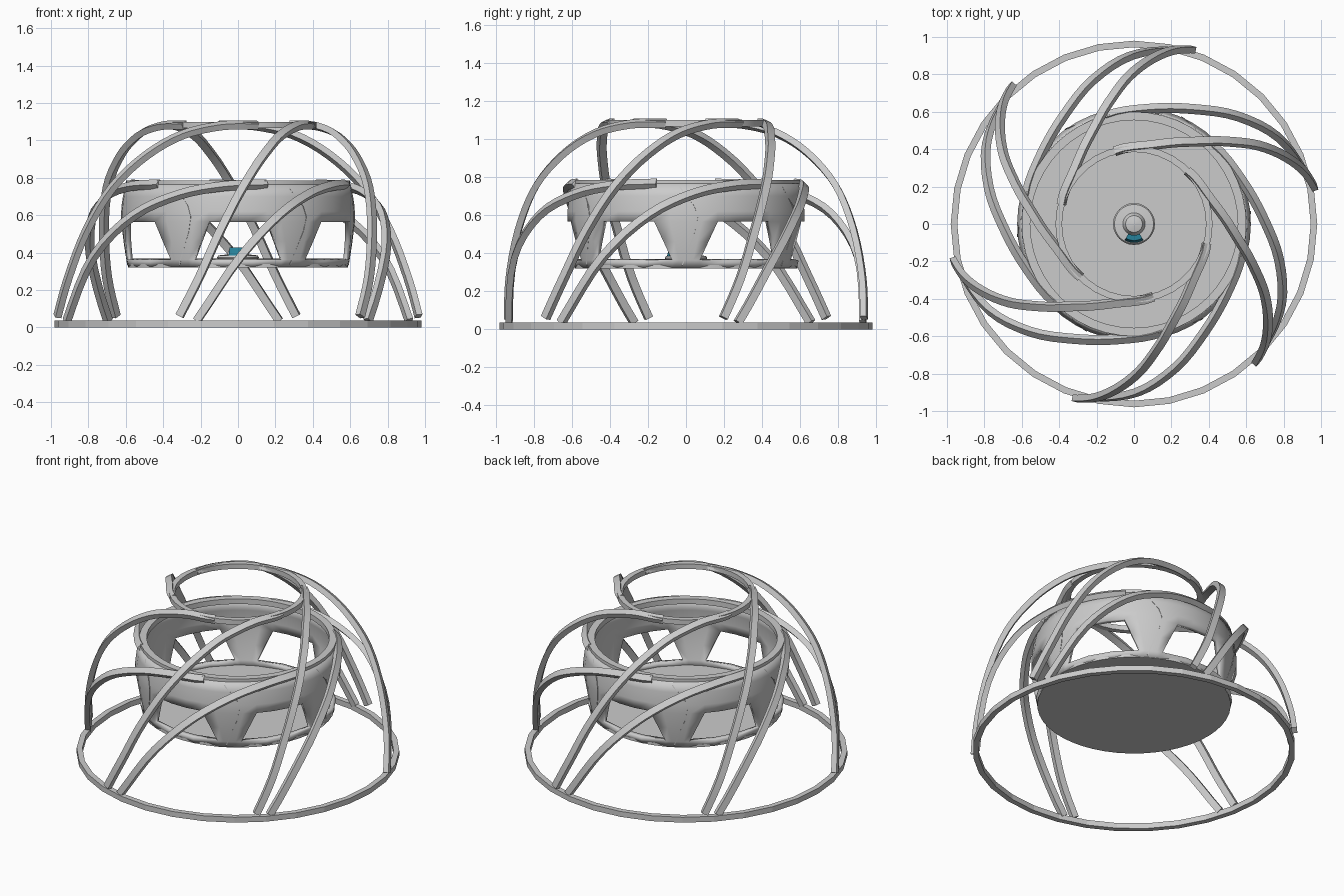
import bpy, bmesh
from math import sin, cos, radians, pi
from mathutils import Vector

if "Cube" in bpy.data.objects:
    bpy.data.objects.remove(bpy.data.objects["Cube"])


def finish(name, bm, smooth=None):
    bmesh.ops.recalc_face_normals(bm, faces=bm.faces)
    me = bpy.data.meshes.new(name)
    bm.to_mesh(me)
    bm.free()
    ob = bpy.data.objects.new(name, me)
    bpy.context.collection.objects.link(ob)
    if smooth:
        bpy.ops.object.select_all(action='DESELECT')
        ob.select_set(True)
        bpy.context.view_layer.objects.active = ob
        bpy.ops.object.shade_smooth_by_angle(angle=radians(smooth))
    return ob


def polar(r, deg, z):
    a = radians(deg)
    return Vector((r * cos(a), r * sin(a), z))


def lathe(name, profile, sides, closed=True, smooth=None, a0=0, sweep=360):
    """Spin an (r, z) profile round the z axis."""
    bm = bmesh.new()
    full = sweep == 360
    n = sides if full else sides + 1
    rows = [[bm.verts.new(polar(r, a0 + sweep * i / sides, z)) for r, z in profile] for i in range(n)]
    m = len(profile)
    for i in range(sides):
        a, b = rows[i], rows[(i + 1) % n]
        for j in range(m if closed else m - 1):
            k = (j + 1) % m
            bm.faces.new((a[j], b[j], b[k], a[k]))
    if not closed or not full:
        if full:
            bm.faces.new([r[0] for r in rows])
            bm.faces.new([r[-1] for r in rows])
        else:
            bm.faces.new(rows[0])
            bm.faces.new(rows[-1])
    return finish(name, bm, smooth)


def band(name, r0, r1, z0, z1, sides, smooth=None):
    return lathe(name, [(r0, z0), (r1, z0), (r1, z1), (r0, z1)], sides, smooth=smooth)


def catmull(keys, steps):
    """Smooth path through (r, angle, z) keys."""
    p = [Vector(k) for k in keys]
    p = [2 * p[0] - p[1]] + p + [2 * p[-1] - p[-2]]
    out = []
    for i in range(1, len(p) - 2):
        for s in range(steps):
            t = s / steps
            out.append(0.5 * (2 * p[i] + (p[i + 1] - p[i - 1]) * t
                              + (2 * p[i - 1] - 5 * p[i] + 4 * p[i + 1] - p[i + 2]) * t * t
                              + (3 * p[i] - p[i - 1] - 3 * p[i + 1] + p[i + 2]) * t ** 3))
    out.append(p[-2])
    return out


def arm(name, keys, turn, width, thick, centre_z, steps=4):
    """Rectangular bar swept along a spiral path, facing away from the axis."""
    pts = [polar(r, a + turn, z) for r, a, z in catmull(keys, steps)]
    bm = bmesh.new()
    rows = []
    for i, p in enumerate(pts):
        t = (pts[min(i + 1, len(pts) - 1)] - pts[max(i - 1, 0)]).normalized()
        out = p - Vector((0, 0, centre_z))
        out = (out - t * out.dot(t)).normalized()
        side = t.cross(out)
        rows.append([bm.verts.new(p + side * u * width / 2 + out * v * thick / 2)
                     for u, v in ((-1, -1), (1, -1), (1, 1), (-1, 1))])
    for a, b in zip(rows, rows[1:]):
        for j in range(4):
            k = (j + 1) % 4
            bm.faces.new((a[j], b[j], b[k], a[k]))
    bm.faces.new(rows[0])
    bm.faces.new(rows[-1])
    return finish(name, bm, 30)


# Ground ring and the two upper hoops
band("ground_ring", 0.945, 0.98, 0, 0.036, 32)
band("top_hoop", 0.385, 0.42, 1.065, 1.098, 36, 30)
band("drum_rim", 0.555, 0.60, 0.75, 0.785, 48, 30)

# Spiral arms, six long and six short
long_keys = [(0.985, 11.5, 0.06), (0.95, 17.5, 0.27), (0.886, 24, 0.52), (0.79, 32, 0.75),
             (0.66, 42, 0.92), (0.53, 56, 1.03), (0.43, 78, 1.078), (0.402, 105, 1.082)]
short_keys = [(0.955, 16.6, 0.035), (0.90, 31, 0.38), (0.80, 46, 0.60),
              (0.69, 63, 0.71), (0.62, 83, 0.755), (0.595, 105, 0.765)]
for k in range(6):
    arm(f"long_arm_{k}", long_keys, 60 * k, 0.042, 0.034, 0.2)
    arm(f"short_arm_{k}", short_keys, 60 * k, 0.042, 0.034, 0.1)

# Drum wall with six trapezoid windows
levels = [(0.587, 0.322), (0.597, 0.362), (0.612, 0.46), (0.625, 0.565), (0.625, 0.62),
          (0.615, 0.70), (0.603, 0.765)]
bm = bmesh.new()
grid = []
for r, z in levels:
    f = min(max((z - 0.362) / 0.203, 0), 1)
    e = 23 - 8.5 * f
    row = []
    for s in range(6):
        for a in (-30, -(30 + e) / 2, -e, -e / 3, e / 3, e, (30 + e) / 2):
            row.append(bm.verts.new(polar(r, -90 + 60 * s + a, z)))
    grid.append(row)
n = len(grid[0])
for j in range(len(levels) - 1):
    for i in range(n):
        if j in (1, 2) and i % 7 in (2, 3, 4):
            continue
        k = (i + 1) % n
        bm.faces.new((grid[j][i], grid[j][k], grid[j + 1][k], grid[j + 1][i]))
wall = finish("drum_wall", bm, 30)
mod = wall.modifiers.new("thickness", 'SOLIDIFY')
mod.thickness = 0.03
mod.offset = -1

# Kinked panel seams on the pillars
for k in range(6):
    c = 60 * k - 60
    arm(f"panel_seam_{k}", [(0.603, c - 3, 0.745), (0.625, c + 6, 0.59), (0.59, c - 2, 0.335)],
        0, 0.006, 0.006, 0.55, 3)

# Floor
lathe("drum_floor", [(0.587, 0.32), (0.587, 0.338)], 48, closed=False, smooth=30)

# Central console with coloured front screen
lathe("console", [(0.10, 0.338), (0.112, 0.375), (0.105, 0.385), (0.06, 0.39), (0.045, 0.42),
                  (0.012, 0.428)], 24, closed=False, smooth=30)
screen = lathe("console_screen", [(0.07, 0.385), (0.10, 0.385), (0.088, 0.428), (0.06, 0.428)],
               6, a0=-120, sweep=60)
mat = bpy.data.materials.new("teal")
mat.diffuse_color = (0.02, 0.22, 0.32, 1)
mat.use_nodes = True
mat.node_tree.nodes["Principled BSDF"].inputs["Base Color"].default_value = mat.diffuse_color
screen.data.materials.append(mat)
